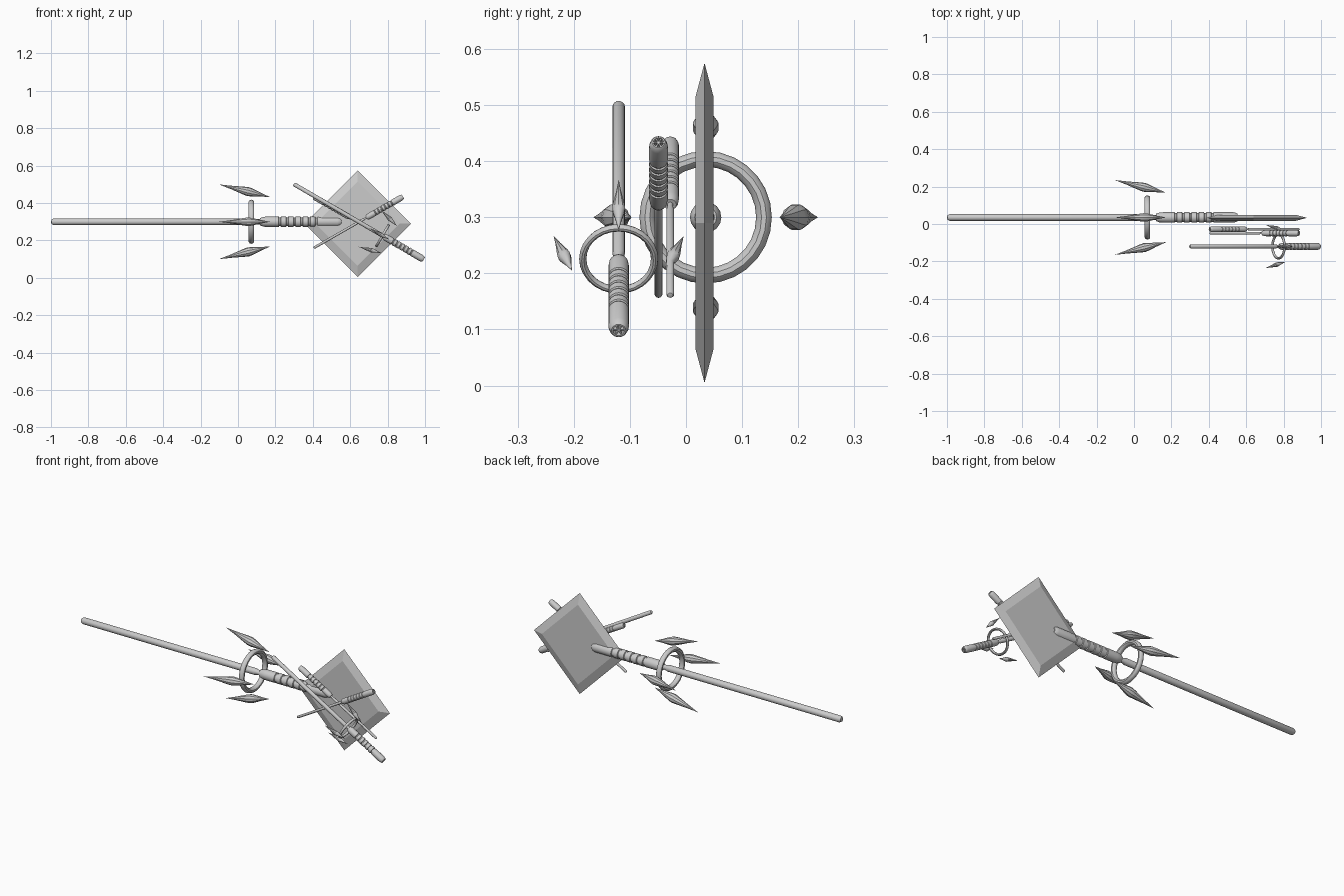
import bpy, bmesh, math
from mathutils import Vector, Matrix

if "Cube" in bpy.data.objects:
    bpy.data.objects.remove(bpy.data.objects["Cube"])


def finish(name, bm, mat=Matrix(), smooth=True):
    bmesh.ops.recalc_face_normals(bm, faces=bm.faces)
    me = bpy.data.meshes.new(name)
    bm.to_mesh(me)
    bm.free()
    me.transform(mat)
    ob = bpy.data.objects.new(name, me)
    bpy.context.collection.objects.link(ob)
    if smooth:
        bpy.ops.object.select_all(action='DESELECT')
        ob.select_set(True)
        bpy.context.view_layer.objects.active = ob
        bpy.ops.object.shade_smooth_by_angle(angle=math.radians(35))
    return ob


def lathe(name, profile, mat, n=16):
    """Revolve (radius, height) points about local z; ends close at the axis."""
    bm = bmesh.new()
    vs = [bm.verts.new((r, 0, h)) for r, h in profile]
    es = [bm.edges.new(p) for p in zip(vs, vs[1:])]
    bmesh.ops.spin(bm, geom=vs + es, axis=(0, 0, 1), cent=(0, 0, 0),
                   angle=math.tau, steps=n, use_merge=True)
    bmesh.ops.remove_doubles(bm, verts=bm.verts, dist=1e-5)
    return finish(name, bm, mat)


def frame(origin, direction):
    """Local z along direction, local x along world y."""
    z = Vector(direction).normalized()
    x = Vector((0, 1, 0))
    y = z.cross(x)
    m = Matrix((x, y, z)).transposed().to_4x4()
    m.translation = origin
    return m


def weapon(name, tip, end, rod_r, grip_r, grip_len):
    tip, end = Vector(tip), Vector(end)
    L = (end - tip).length
    m = frame(tip, end - tip)
    g = L - grip_len
    # rod with rounded tip and narrow neck
    lathe(name + "_rod", [(0, 0), (rod_r * .7, rod_r * .2), (rod_r, rod_r * .8),
                          (rod_r, g - grip_r * 1.2), (rod_r * .75, g - grip_r * .7),
                          (rod_r * .75, g + .02), (0, g + .02)], m)
    # ridged grip with hollow pommel
    p = [(0, g), (grip_r * .7, g), (grip_r * .93, g + grip_len * .04),
         (grip_r, g + grip_len * .09)]
    for i in range(6):
        u = g + grip_len * (.24 + .09 * i)
        w = grip_len * .012
        p += [(grip_r, u - w), (grip_r * .84, u - w * .5),
              (grip_r * .84, u + w), (grip_r, u + w * 1.5)]
    p += [(grip_r, L - grip_r * .8), (grip_r * .85, L - grip_r * .2), (grip_r * .7, L),
          (grip_r * .55, L), (grip_r * .5, L - grip_r * .6), (0, L - grip_r * .6)]
    lathe(name + "_grip", p, m)
    # fins inside the pommel
    bm = bmesh.new()
    for i in range(3):
        bmesh.ops.create_cube(bm, size=1, matrix=Matrix.Translation((0, 0, L - grip_r * .4))
                              @ Matrix.Rotation(math.pi * i / 3, 4, 'Z')
                              @ Matrix.Diagonal((grip_r * 1.1, grip_r * .12, grip_r * .6, 1)))
    finish(name + "_pommel_fins", bm, m, False)
    return m


def guard(name, m, u, R, r, back, front, r_out, r_in, width):
    # ring around the rod
    bm = bmesh.new()
    n, k = 28, 10
    v = [[bm.verts.new(((R + r * math.cos(b)) * math.cos(a),
                        (R + r * math.cos(b)) * math.sin(a), r * 1.1 * math.sin(b)))
          for b in (math.tau * j / k for j in range(k))]
         for a in (math.tau * i / n for i in range(n))]
    for i in range(n):
        for j in range(k):
            bm.faces.new((v[i][j], v[i - 1][j], v[i - 1][j - 1], v[i][j - 1]))
    base = m @ Matrix.Translation((0, 0, u))
    finish(name + "_ring", bm, base)
    # four floating spikes flaring toward the tip
    a, b = Vector((r_in, 0, front)), Vector((r_out, 0, -back))
    L = (b - a).length
    tilt = Vector((0, 0, 1)).rotation_difference(b - a).to_matrix().to_4x4()
    prof = [(0, 0), (width * .45, L * .2), (width * .9, L * .36), (width, L * .43),
            (width * .9, L * .5), (width * .4, L * .75), (0, L)]
    for i in range(4):
        mat = base @ Matrix.Rotation(i * math.pi / 2, 4, 'Z') @ Matrix.Translation(a) @ tilt
        lathe(f"{name}_spike_{i + 1}", prof, mat, 10)


# long weapon
m = weapon("long_blade", (-1, .035, .30), (.553, .035, .30), .018, .028, .435)
guard("long_guard", m, 1.072, .104, .014, .174, .1, .2, .132, .024)

# short weapon
m = weapon("short_blade", (.297, -.12, .502), (.993, -.12, .098), .011, .0185, .25)
guard("short_guard", m, .55, .064, .0065, .082, .042, .116, .083, .012)

# crossed daggers
weapon("dagger_a", (.405, -.049, .16), (.882, -.049, .434), .007, .0165, .225)
weapon("dagger_b", (.885, -.028, .16), (.405, -.028, .434), .007, .0155, .225)

# diamond plate with sharp bevelled rim
bm = bmesh.new()
loops = []
for h, y in ((.225, .017), (.285, .033), (.225, .049)):
    loops.append([bm.verts.new((.64 + h * cx, y, .29 + h * cz))
                  for cx, cz in ((1, 0), (0, 1), (-1, 0), (0, -1))])
for lo, hi in zip(loops, loops[1:]):
    for i in range(4):
        bm.faces.new((lo[i - 1], lo[i], hi[i], hi[i - 1]))
bm.faces.new(loops[0])
bm.faces.new(loops[2])
finish("diamond_plate", bm, smooth=False)
